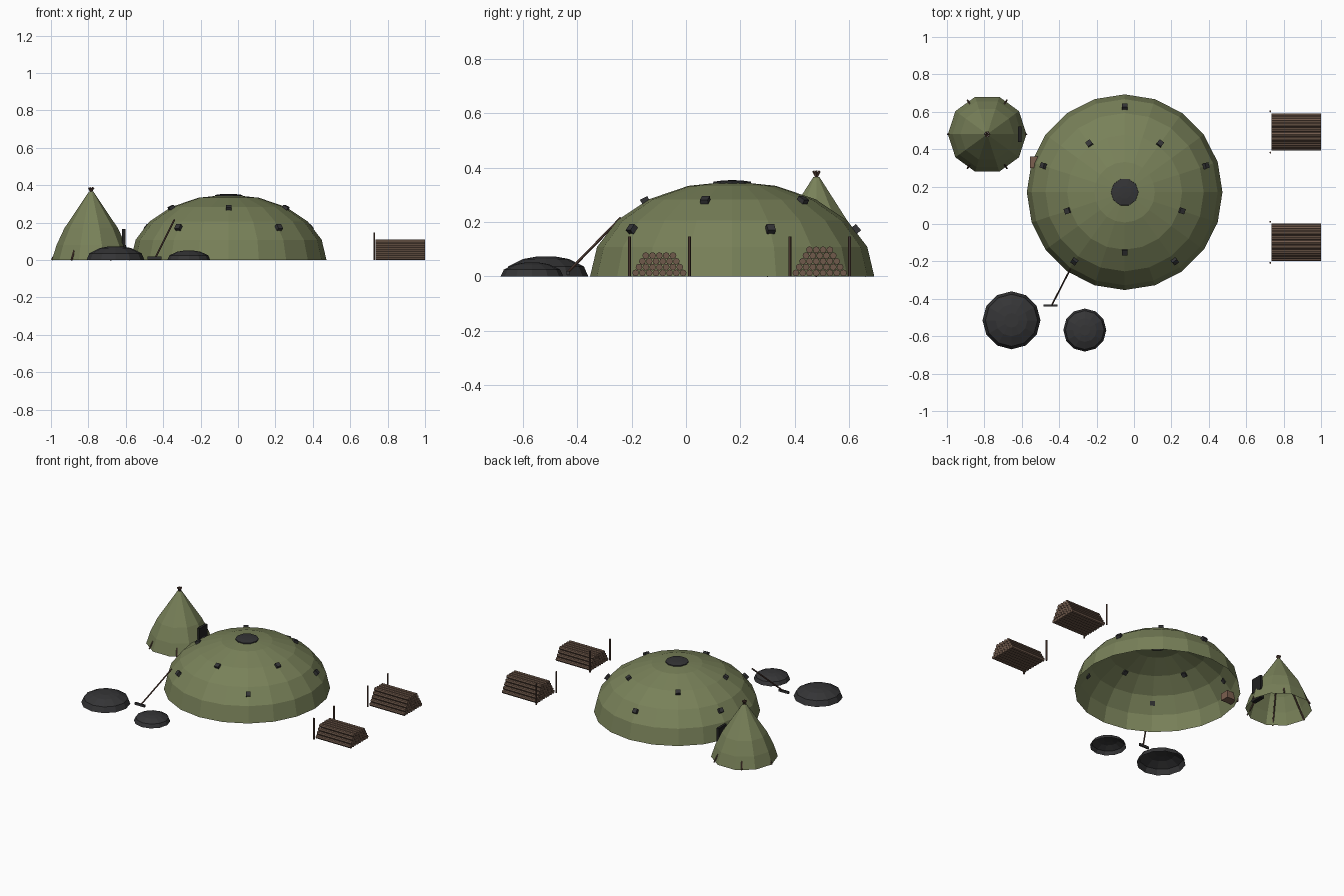
import bpy, bmesh, math
from math import cos, sin, pi, radians, sqrt
from mathutils import Vector

old = bpy.data.objects.get("Cube")
if old:
    bpy.data.objects.remove(old)


def material(name, r, g, b):
    m = bpy.data.materials.new(name)
    m.use_nodes = True
    m.diffuse_color = (r, g, b, 1)
    bsdf = m.node_tree.nodes["Principled BSDF"]
    bsdf.inputs["Base Color"].default_value = (r, g, b, 1)
    bsdf.inputs["Roughness"].default_value = 0.9
    return m


CANVAS = material("olive canvas", 0.19, 0.22, 0.10)
DARK = material("dark grey", 0.035, 0.035, 0.037)
BLACK = material("black", 0.015, 0.015, 0.015)
LOG = material("log brown", 0.16, 0.10, 0.07)
POLE = material("pole brown", 0.11, 0.06, 0.045)
CRATE = material("crate brown", 0.20, 0.115, 0.08)


def finish(bm, name, mat, loc=(0, 0, 0)):
    mesh = bpy.data.meshes.new(name)
    bm.to_mesh(mesh)
    bm.free()
    mesh.materials.append(mat)
    obj = bpy.data.objects.new(name, mesh)
    obj.location = loc
    bpy.context.collection.objects.link(obj)
    return obj


def lathe(name, profile, sides, mat, loc):
    """Open-bottomed shell turned from (radius, height) points, base first."""
    bm = bmesh.new()
    rings = []
    for r, z in profile:
        if r == 0:
            rings.append([bm.verts.new((0, 0, z))] * sides)
        else:
            rings.append([bm.verts.new((r * cos(2 * pi * i / sides),
                                        r * sin(2 * pi * i / sides), z))
                          for i in range(sides)])
    for low, high in zip(rings, rings[1:]):
        for i in range(sides):
            j = (i + 1) % sides
            corners = [low[i], low[j], high[j], high[i]]
            bm.faces.new(list(dict.fromkeys(corners)))
    return finish(bm, name, mat, loc)


def box(name, loc, size, mat, normal=None):
    bm = bmesh.new()
    bmesh.ops.create_cube(bm, size=1)
    bmesh.ops.scale(bm, vec=size, verts=bm.verts)
    obj = finish(bm, name, mat, loc)
    if normal:
        obj.rotation_euler = Vector(normal).to_track_quat('Z', 'Y').to_euler()
    return obj


def rod(name, a, b, radius, mat, sides=6):
    a, b = Vector(a), Vector(b)
    bm = bmesh.new()
    bmesh.ops.create_cone(bm, cap_ends=True, segments=sides, radius1=radius,
                          radius2=radius, depth=(b - a).length)
    obj = finish(bm, name, mat, (a + b) / 2)
    obj.rotation_euler = (b - a).to_track_quat('Z', 'Y').to_euler()
    return obj


# Main dome tent
DOME = Vector((-0.05, 0.17, 0))
R, H = 0.523, 0.35
profile = [(R * cos(radians(a)), H * sin(radians(a))) for a in range(0, 90, 18)]
lathe("dome_tent", profile + [(0, H)], 20, CANVAS, DOME)
lathe("dome_cap", [(0.075, 0.333), (0.073, 0.348), (0.035, 0.353), (0, 0.354)],
      10, DARK, DOME)

# Frame joints in two staggered rings of five
for ring, (radius, start) in enumerate([(0.455, 18), (0.32, 54)]):
    z = H * sqrt(1 - (radius / R) ** 2)
    for k in range(5):
        a = radians(start + 72 * k)
        x, y = radius * cos(a), radius * sin(a)
        box(f"frame_joint_{ring}_{k}", DOME + Vector((x, y, z)),
            (0.03, 0.03, 0.026), DARK, (x / R ** 2, y / R ** 2, z / H ** 2))

# Crate at the dome edge
box("crate", (-0.51, 0.33, 0.05), (0.09, 0.06, 0.05), CRATE)

# Cone tent with six poles crossing at the tip
TENT = Vector((-0.785, 0.48, 0))
lathe("cone_tent", [(0.21, 0), (0.185, 0.08), (0.143, 0.17), (0.012, 0.365)],
      10, CANVAS, TENT)
for k in range(6):
    d = Vector((cos(k * pi / 3), sin(k * pi / 3), 0))
    rod(f"tent_pole_{k}", TENT + d * 0.211, TENT - d * 0.013 + Vector((0, 0, 0.387)),
        0.005, POLE)
box("tent_panel", (-0.61, 0.48, 0.115), (0.018, 0.085, 0.1), BLACK)
box("tent_floor_box", (-0.615, 0.48, 0.018), (0.03, 0.085, 0.03), BLACK)

# Low covers on the ground
shape = [(1, 0), (0.9, 0.5), (0.55, 0.88), (0.25, 1), (0, 1)]
for name, x, y, r, h in [("large_cover", -0.655, -0.515, 0.155, 0.072),
                         ("small_cover", -0.263, -0.567, 0.115, 0.05)]:
    lathe(name, [(p * r, q * h) for p, q in shape], 12, DARK, (x, y, 0))

# Rake leaning on the dome
rod("rake_handle", (-0.34, -0.24, 0.215), (-0.44, -0.435, 0.015), 0.005, POLE)
box("rake_head", (-0.447, -0.435, 0.012), (0.076, 0.011, 0.016), DARK)

# Two log piles with end posts
LR = 0.0125
for name, cy, rows in [("front", -0.098, 4), ("back", 0.492, 5)]:
    for row in range(rows):
        count = 8 - row
        z = LR + row * LR * 1.7
        for i in range(count):
            y = cy + (i - (count - 1) / 2) * 2 * LR
            rod(f"{name}_log_{row}_{i}", (0.735, y, z), (1, y, z), LR, LOG, 8)
    for side in (-1, 1):
        y = cy + side * 0.11
        rod(f"{name}_post_{side}", (0.729, y, 0), (0.729, y, 0.147), 0.0055, POLE)
